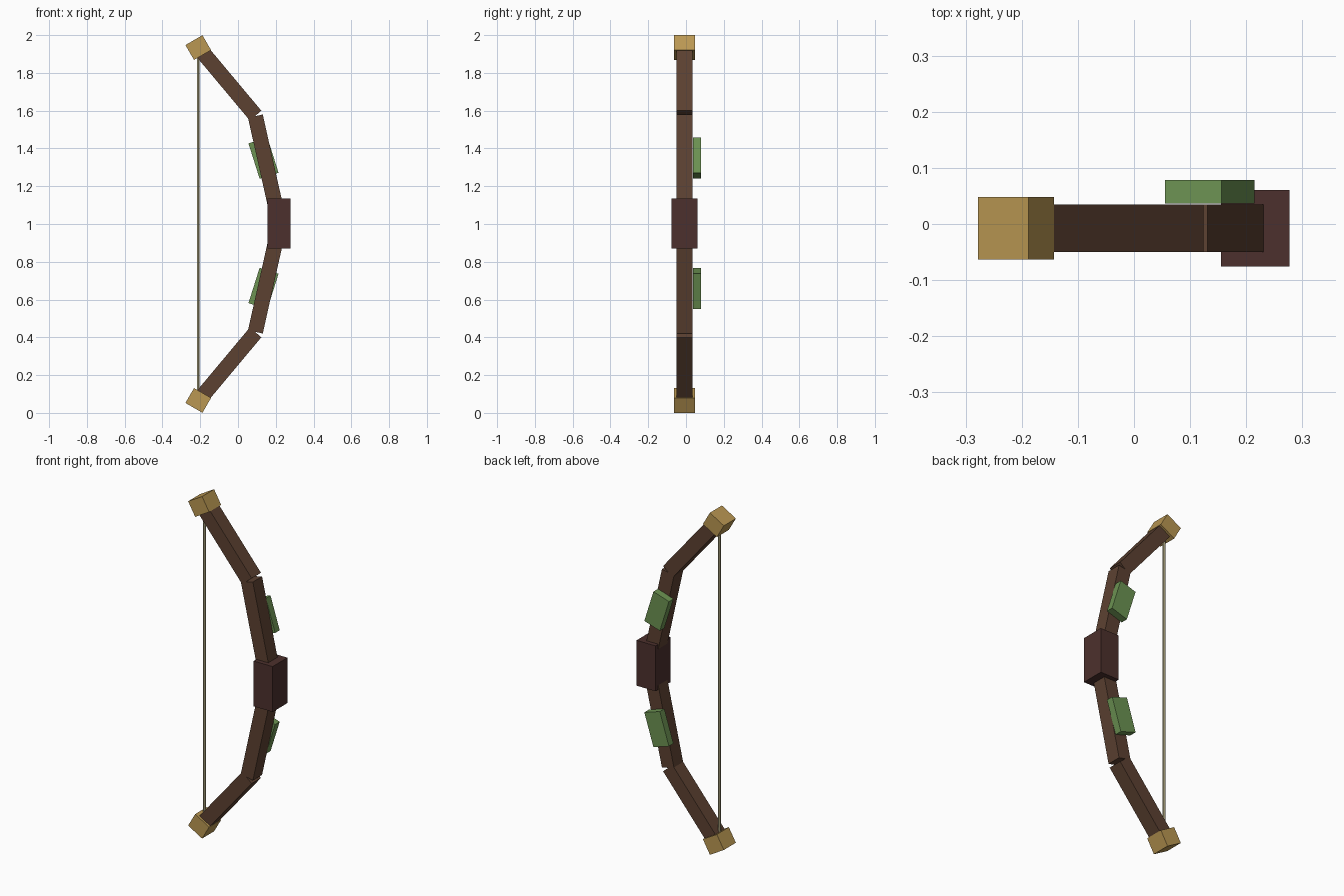
import bpy
from math import radians, atan2, hypot

if "Cube" in bpy.data.objects:
    bpy.data.objects.remove(bpy.data.objects["Cube"])

YC = -0.0075  # shared centre plane of the bow


def material(name, rgb):
    m = bpy.data.materials.new(name)
    m.diffuse_color = (*rgb, 1)
    m.use_nodes = True
    m.node_tree.nodes["Principled BSDF"].inputs["Base Color"].default_value = m.diffuse_color
    return m


WOOD = material("wood", (0.107, 0.053, 0.031))
LEATHER = material("leather", (0.073, 0.030, 0.026))
GOLD = material("gold", (0.49, 0.31, 0.085))
GREEN = material("green_cloth", (0.15, 0.29, 0.085))
CORD = material("cord", (0.49, 0.44, 0.25))


def box(name, centre, size, mat, angle=0):
    bpy.ops.mesh.primitive_cube_add(size=1, location=centre, rotation=(0, angle, 0))
    o = bpy.context.object
    o.name = name
    o.scale = size
    o.data.materials.append(mat)
    return o


def limb(name, a, b):
    dx, dz = b[0] - a[0], b[1] - a[1]
    centre = ((a[0] + b[0]) / 2, YC, (a[1] + b[1]) / 2)
    box(name, centre, (0.08, 0.085, hypot(dx, dz)), WOOD, atan2(dx, dz))


# Central grip
box("grip", (0.216, YC, 1.002), (0.122, 0.137, 0.265), LEATHER)

# Limbs, tips and wraps, mirrored above and below the grip
for side, s in (("upper", 1), ("lower", -1)):
    def z(h):
        return 1 + s * h

    limb(side + "_inner_limb", (0.213, z(0.03)), (0.092, z(0.571)))
    limb(side + "_outer_limb", (0.093, z(0.574)), (-0.20, z(0.924)))
    box(side + "_tip", (-0.2105, YC, z(0.934)), (0.104, 0.111, 0.091),
        GOLD, -s * radians(30))
    box(side + "_wrap", (0.135, 0.0575, 1.349 if s > 0 else 0.659),
        (0.105, 0.042, 0.196), GREEN, -s * radians(17.5))

# Bowstring
bpy.ops.mesh.primitive_cylinder_add(vertices=6, radius=0.008, depth=1.86,
                                    location=(-0.21, YC, 1.0))
string = bpy.context.object
string.name = "bowstring"
string.data.materials.append(CORD)
